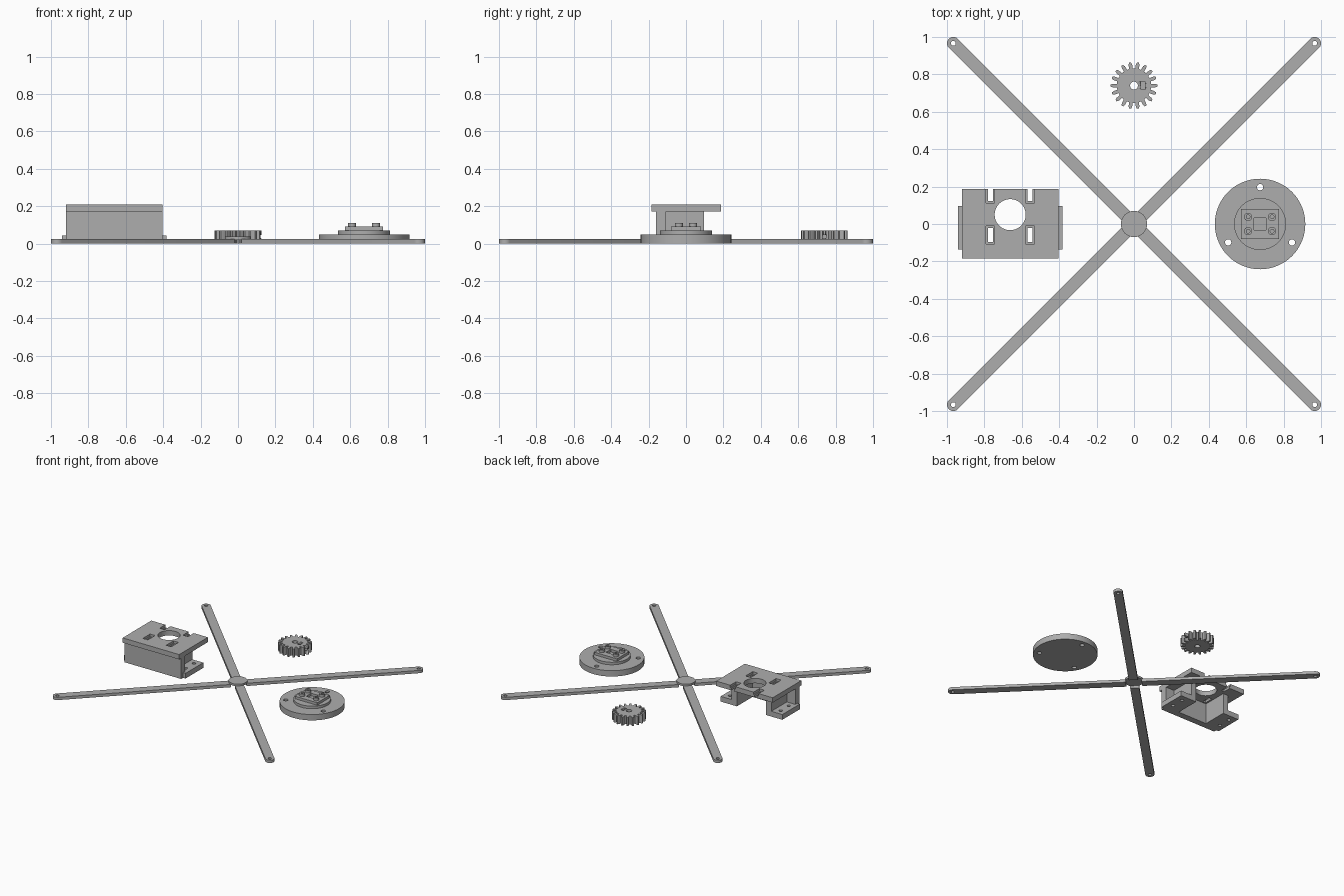
import bpy, bmesh, math

if "Cube" in bpy.data.objects:
    bpy.data.objects.remove(bpy.data.objects["Cube"])

gray = bpy.data.materials.new("gray_plastic")
gray.diffuse_color = (0.42, 0.42, 0.42, 1)
gray.use_nodes = True
gray.node_tree.nodes["Principled BSDF"].inputs["Base Color"].default_value = gray.diffuse_color


def circle(x, y, r, n=32):
    return [(x + r * math.cos(2 * math.pi * i / n), y + r * math.sin(2 * math.pi * i / n)) for i in range(n)]


def rect(x0, x1, y0, y1):
    return [(x0, y0), (x1, y0), (x1, y1), (x0, y1)]


def plate(name, z0, z1, outline, *holes):
    """Flat outline with holes, extruded from z0 to z1."""
    cu = bpy.data.curves.new(name, 'CURVE')
    cu.dimensions = '2D'
    cu.fill_mode = 'BOTH'
    cu.extrude = (z1 - z0) / 2
    for loop in (outline, *holes):
        sp = cu.splines.new('POLY')
        sp.points.add(len(loop) - 1)
        for p, (x, y) in zip(sp.points, loop):
            p.co = (x, y, 0, 1)
        sp.use_cyclic_u = True
    tmp = bpy.data.objects.new(name + "_outline", cu)
    bpy.context.collection.objects.link(tmp)
    me = bpy.data.meshes.new_from_object(tmp.evaluated_get(bpy.context.evaluated_depsgraph_get()))
    bpy.data.objects.remove(tmp)
    bm = bmesh.new()
    bm.from_mesh(me)
    bmesh.ops.remove_doubles(bm, verts=bm.verts, dist=1e-5)
    bmesh.ops.translate(bm, verts=bm.verts, vec=(0, 0, (z0 + z1) / 2))
    bmesh.ops.recalc_face_normals(bm, faces=bm.faces)
    bm.to_mesh(me)
    bm.free()
    me.materials.clear()
    me.materials.append(gray)
    ob = bpy.data.objects.new(name, me)
    bpy.context.collection.objects.link(ob)
    bpy.ops.object.select_all(action='DESELECT')
    ob.select_set(True)
    bpy.context.view_layer.objects.active = ob
    bpy.ops.object.shade_smooth_by_angle(angle=math.radians(30))
    return ob


# Four diagonal arms with rounded, drilled tips, and the hub joining them
tip, hw = 0.966 * math.sqrt(2), 0.034
arm = [(0.06, -hw)] + [(tip + hw * math.cos(a), hw * math.sin(a))
                       for a in (math.radians(-90 + 15 * i) for i in range(13))] + [(0.06, hw)]
for i in range(4):
    ob = plate("arm_%d" % (i + 1), 0, 0.023, arm, circle(tip, 0, 0.013, 20))
    ob.rotation_euler.z = math.radians(45 + 90 * i)
plate("hub", 0.02, 0.037, circle(0, 0, 0.07, 48))

# Gear with 18 tapered teeth, a bore, a nut pocket and a side screw hole
gx, gy, teeth = 0, 0.74, 18
profile = []
for i in range(teeth):
    for r, off in ((0.092, -6), (0.112, -5), (0.125, -2.6), (0.125, 2.6), (0.112, 5), (0.092, 6)):
        a = math.radians(i * 360 / teeth + off)
        profile.append((gx + r * math.cos(a), gy + r * math.sin(a)))
gear = plate("gear", 0, 0.07, profile, circle(gx, gy, 0.021))


def cut(target, cutter):
    cutter.hide_render = True
    cutter.hide_set(True)
    m = target.modifiers.new("cut", 'BOOLEAN')
    m.operation = 'DIFFERENCE'
    m.solver = 'EXACT'
    m.object = cutter


cut(gear, plate("nut_pocket_cutter", 0.018, 0.09, rect(0.037, 0.058, 0.718, 0.763)))
screw = plate("screw_hole_cutter", 0, 0.14, circle(0, 0, 0.011, 16))
screw.rotation_euler.y = math.pi / 2
screw.location = (0.005, gy, 0.037)
cut(gear, screw)

# Round base: drilled disc, raised disc, square block with a recess, four hollow pins
bx = 0.674
drill = [circle(bx + 0.197 * math.cos(math.radians(a)), 0.197 * math.sin(math.radians(a)), 0.017, 20)
         for a in (90, 210, 330)]
plate("base_disc", 0, 0.048, circle(bx, 0, 0.242, 72), *drill)
plate("base_step", 0.048, 0.069, circle(bx, 0, 0.139, 56))
plate("base_block", 0.069, 0.09, rect(bx - 0.102, bx + 0.102, -0.08, 0.08),
      rect(bx - 0.032, bx + 0.032, -0.032, 0.032))
for sx in (-1, 1):
    for sy in (-1, 1):
        px, py = bx + sx * 0.064, sy * 0.038
        plate("base_pin", 0.09, 0.111, circle(px, py, 0.022, 24), circle(px, py, 0.01, 16))

# Motor bracket: top plate in two layers so each slot gets a ledge
mx = -0.662
for name, z0, z1, s, e in (("bracket_top_lower", 0.17, 0.19, 0.013, 0.01),
                           ("bracket_top_upper", 0.19, 0.21, 0.023, 0)):
    l, r, n = mx - 0.106, mx + 0.106, 0.112 + e
    outline = [(mx - 0.257, -0.185), (mx + 0.257, -0.185), (mx + 0.257, 0.187),
               (r + s, 0.187), (r + s, n), (r - s, n), (r - s, 0.187),
               (l + s, 0.187), (l + s, n), (l - s, n), (l - s, 0.187), (mx - 0.257, 0.187)]
    plate(name, z0, z1, outline, circle(mx, 0.05, 0.083, 48),
          *[rect(c - s, c + s, -0.106 + e, -0.012 - e) for c in (l, r)])

# Bracket front wall, side walls and drilled feet
plate("bracket_front_wall", 0, 0.17, rect(mx - 0.257, mx + 0.257, -0.16, -0.107))
for side in (-1, 1):
    def span(a, b, y0, y1):
        return rect(*sorted((mx + side * a, mx + side * b)), y0, y1)
    plate("bracket_side_wall", 0.043, 0.17, span(0.133, 0.18, -0.107, 0.095))
    plate("bracket_foot", 0, 0.043, span(0.133, 0.28, -0.107, 0.095),
          *[circle(mx + side * 0.23, y, 0.014, 16) for y in (-0.06, 0.045)])
    plate("bracket_foot_tab", 0, 0.043, span(0.257, 0.28, -0.135, -0.107))
